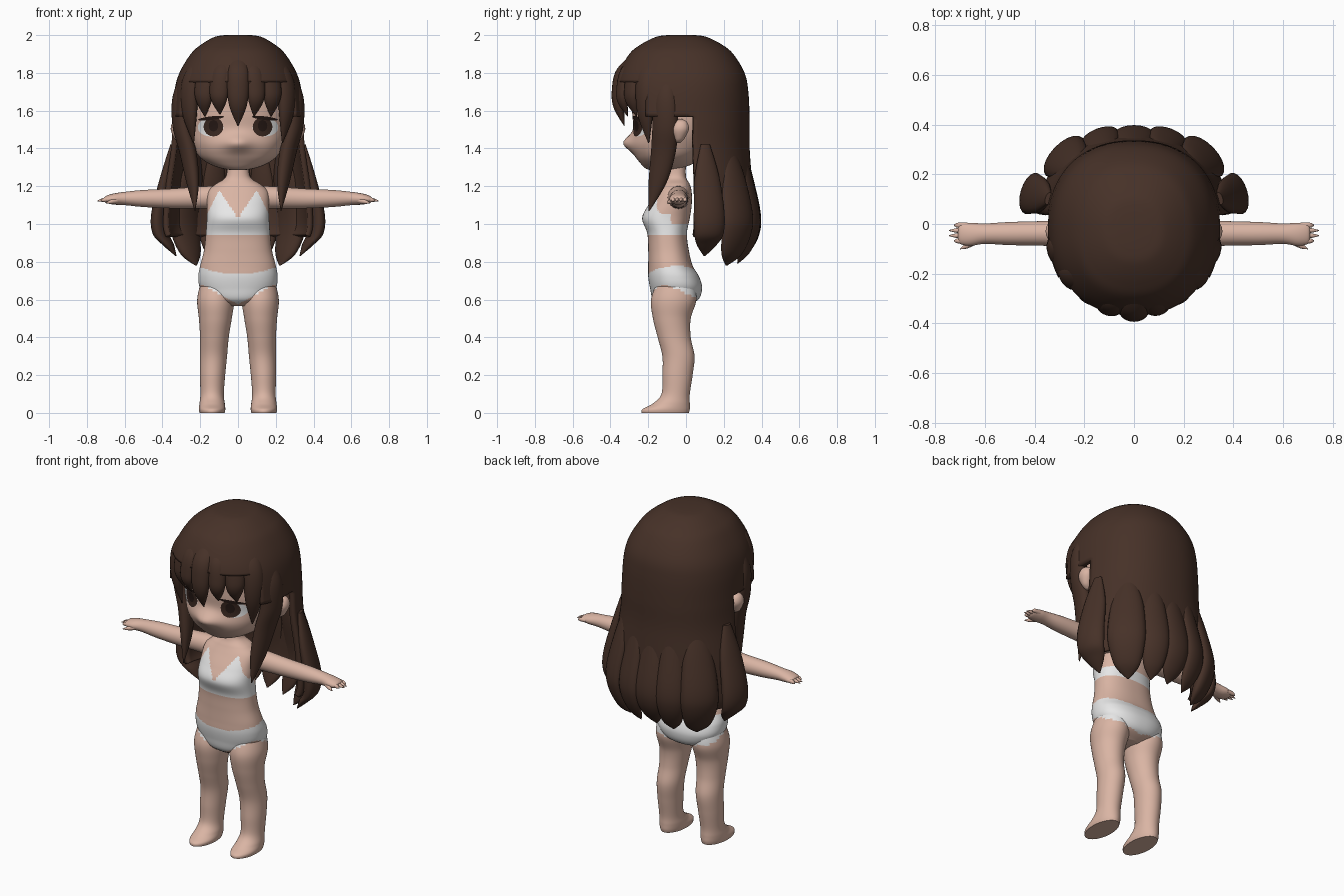
import bpy, bmesh, math
from mathutils import Vector
from mathutils.bvhtree import BVHTree

if "Cube" in bpy.data.objects:
    bpy.data.objects.remove(bpy.data.objects["Cube"])


def material(name, r, g, b):
    m = bpy.data.materials.new(name)
    m.use_nodes = True
    m.diffuse_color = (r, g, b, 1)
    bsdf = m.node_tree.nodes["Principled BSDF"]
    bsdf.inputs["Base Color"].default_value = (r, g, b, 1)
    bsdf.inputs["Roughness"].default_value = 0.8
    return m


SKIN = material("skin", 0.70, 0.46, 0.37)
HAIR = material("dark_brown_hair", 0.062, 0.031, 0.021)
WHITE = material("white", 0.85, 0.85, 0.85)
IRIS = material("iris_brown", 0.04, 0.02, 0.014)
LASH = material("lash_dark", 0.018, 0.009, 0.007)


def smooth_rows(rows, steps):
    """Catmull-Rom interpolation of rows of numbers."""
    out = []
    for i in range(len(rows) - 1):
        a, b, c, d = (rows[max(0, min(len(rows) - 1, i + k))] for k in (-1, 0, 1, 2))
        for s in range(steps):
            t = s / steps
            out.append([q + t * (r - p + t * (2 * p - 5 * q + 4 * r - w + t * (3 * (q - r) + w - p))) / 2
                        for p, q, r, w in zip(a, b, c, d)])
    return out + [list(rows[-1])]


def finish(name, bm, mats):
    me = bpy.data.meshes.new(name)
    bm.to_mesh(me)
    bm.free()
    ob = bpy.data.objects.new(name, me)
    bpy.context.collection.objects.link(ob)
    for m in mats:
        me.materials.append(m)
    bpy.ops.object.select_all(action="DESELECT")
    ob.select_set(True)
    bpy.context.view_layer.objects.active = ob
    bpy.ops.object.shade_smooth_by_angle(angle=math.radians(60))
    return ob


def skin_rings(rings):
    """Closed tube through rings of points."""
    bm = bmesh.new()
    vs = [[bm.verts.new(p) for p in ring] for ring in rings]
    n = len(vs[0])
    for lo, hi in zip(vs, vs[1:]):
        for i in range(n):
            j = (i + 1) % n
            bm.faces.new((lo[i], lo[j], hi[j], hi[i]))
    bm.faces.new(vs[0])
    bm.faces.new(vs[-1])
    bmesh.ops.recalc_face_normals(bm, faces=bm.faces)
    return bm


def loft(rows, segs=32, steps=6, power=2.0, side=1, along_x=False):
    """Rows: station, centre, half width, front y, back y."""
    rings = []
    for t, c, r, y0, y1 in smooth_rows(rows, steps):
        ring = []
        for i in range(segs):
            a = math.tau * i / segs
            u, v = (math.copysign(abs(f) ** (2 / power), f) for f in (math.cos(a), math.sin(a)))
            w, y = c + r * u, (y0 + y1) / 2 + (y1 - y0) / 2 * v
            ring.append((side * t, y, w) if along_x else (side * w, y, t))
        rings.append(ring)
    return skin_rings(rings)


def is_suit(p):
    """True where the two-piece swimsuit covers the body."""
    x, y, z = abs(p.x), p.y, p.z
    if z < 0.85:
        k = max(0, min(1, (y + 0.12) / 0.14))
        low = (0.575 + 0.55 * x) * (1 - k) + (0.585 + 0.2 * x) * k
        return low < z < 0.735 + 0.9 * x * x + 0.02 * k
    top = 1.0
    if y < -0.08:
        top = 1.03 + 1.5 * x if x < 0.1 else 1.18 - 2.0 * (x - 0.1)
    return 0.945 < z < top


def body_part(name, bm):
    for f in bm.faces:
        f.material_index = int(is_suit(f.calc_center_median()))
    return finish(name, bm, [SKIN, WHITE])


# Torso and neck
body_part("torso", loft([
    (0.565, 0, 0.05, -0.13, 0.0), (0.60, 0, 0.15, -0.175, 0.065), (0.66, 0, 0.20, -0.19, 0.085),
    (0.72, 0, 0.21, -0.20, 0.07), (0.78, 0, 0.20, -0.20, 0.035), (0.86, 0, 0.18, -0.20, 0.015),
    (0.95, 0, 0.17, -0.205, 0.005), (1.03, 0, 0.165, -0.232, 0.02), (1.10, 0, 0.165, -0.20, 0.03),
    (1.17, 0, 0.16, -0.155, 0.03), (1.21, 0, 0.12, -0.13, 0.02), (1.25, 0, 0.065, -0.11, 0.0),
    (1.33, 0, 0.058, -0.10, 0.0)], segs=128, steps=10, power=2.3))

for side, label in ((1, "left"), (-1, "right")):
    # Leg and foot
    body_part(label + "_leg", loft([
        (0.70, 0.115, 0.08, -0.15, 0.04), (0.60, 0.118, 0.098, -0.185, 0.055),
        (0.50, 0.12, 0.087, -0.175, 0.025), (0.40, 0.125, 0.076, -0.15, 0.025),
        (0.30, 0.13, 0.072, -0.125, 0.045), (0.20, 0.135, 0.067, -0.125, 0.035),
        (0.10, 0.137, 0.062, -0.13, 0.02), (0.05, 0.137, 0.067, -0.175, 0.02),
        (0.02, 0.137, 0.070, -0.23, 0.02), (0.0, 0.137, 0.066, -0.235, 0.015)],
        segs=64, steps=8, side=side))
    # Arm, fingers and thumb
    finish(label + "_arm", loft([
        (0.10, 1.14, 0.062, -0.10, 0.02), (0.20, 1.14, 0.058, -0.095, 0.015),
        (0.35, 1.135, 0.052, -0.088, 0.012), (0.50, 1.135, 0.045, -0.085, 0.008),
        (0.60, 1.135, 0.035, -0.08, 0.002), (0.66, 1.132, 0.029, -0.088, 0.005),
        (0.70, 1.13, 0.018, -0.08, 0.0), (0.71, 1.13, 0.006, -0.06, -0.02)],
        side=side, along_x=True), [SKIN])
    for i in range(4):
        y, tip = -0.068 + 0.021 * i, (0.725, 0.745, 0.745, 0.725)[i]
        finish(f"{label}_finger_{i + 1}", loft([
            (0.67, 1.13, 0.012, y - 0.011, y + 0.011), (0.71, 1.128, 0.011, y - 0.01, y + 0.01),
            (tip, 1.122, 0.002, y - 0.002, y + 0.002)], 12, 4, side=side, along_x=True), [SKIN])
    finish(label + "_thumb", loft([
        (0.63, 1.125, 0.015, -0.08, -0.04), (0.67, 1.118, 0.012, -0.098, -0.07),
        (0.70, 1.112, 0.002, -0.102, -0.098)], 12, 4, side=side, along_x=True), [SKIN])
    # Ear
    finish(label + "_ear", loft([
        (1.43, 0.30, 0.01, -0.05, -0.03), (1.45, 0.31, 0.025, -0.06, -0.01),
        (1.50, 0.32, 0.036, -0.075, 0.015), (1.54, 0.32, 0.025, -0.06, 0.005),
        (1.555, 0.31, 0.005, -0.04, -0.02)], 20, side=side), [SKIN])

# Head with a soft nose point
head = loft([
    (1.285, 0, 0.03, -0.19, -0.11), (1.295, 0, 0.09, -0.215, -0.03), (1.32, 0, 0.155, -0.24, 0.04),
    (1.36, 0, 0.208, -0.268, 0.10), (1.42, 0, 0.242, -0.29, 0.17), (1.50, 0, 0.272, -0.278, 0.22),
    (1.60, 0, 0.288, -0.285, 0.25), (1.75, 0, 0.28, -0.28, 0.25), (1.88, 0, 0.20, -0.20, 0.18),
    (1.93, 0, 0.06, -0.08, 0.05)], segs=96, steps=8, power=2.25)
for v in head.verts:
    if v.co.y < -0.05:
        v.co.y -= 0.042 * math.exp(-(v.co.x / 0.07) ** 2 - ((v.co.z - 1.43) / 0.045) ** 2)
face_tree = BVHTree.FromBMesh(head)
finish("head", head, [SKIN])


def face_patch(name, cx, cz, rx, rz, lift, mat, side, tilt=0.0):
    """Thin oval laid on the face."""
    bm = bmesh.new()
    rings = []
    for k in range(1, 9):
        ring = []
        for i in range(32):
            a = math.tau * i / 32
            x = side * (cx + rx * k / 8 * math.cos(a))
            z = cz + rz * k / 8 * math.sin(a) + tilt * math.cos(a) * k / 8
            p = face_tree.ray_cast(Vector((x, -1, z)), Vector((0, 1, 0)))[0]
            ring.append(bm.verts.new((x, p.y - lift, z)))
        rings.append(ring)
    order = 1 if side > 0 else -1
    bm.faces.new(rings[0][::order])
    for lo, hi in zip(rings, rings[1:]):
        for i in range(32):
            j = (i + 1) % 32
            bm.faces.new((lo[i], hi[i], hi[j], lo[j])[::order])
    finish(name, bm, [mat])


# Eyes and brows
for side, label in ((1, "left"), (-1, "right")):
    face_patch(label + "_eye_white", 0.145, 1.512, 0.068, 0.048, 0.003, WHITE, side)
    face_patch(label + "_iris", 0.13, 1.514, 0.052, 0.05, 0.005, IRIS, side)
    face_patch(label + "_pupil", 0.13, 1.52, 0.025, 0.03, 0.006, LASH, side)
    face_patch(label + "_lash", 0.143, 1.56, 0.068, 0.010, 0.007, LASH, side, -0.008)
    face_patch(label + "_brow", 0.135, 1.665, 0.045, 0.004, 0.004, HAIR, side)

# Hair shell, cut open around the face and ears
shell = loft([
    (2.0, 0, 0.07, -0.10, 0.05), (1.99, 0, 0.125, -0.16, 0.11), (1.95, 0, 0.195, -0.24, 0.19),
    (1.90, 0, 0.25, -0.30, 0.25), (1.80, 0, 0.31, -0.355, 0.31), (1.70, 0, 0.337, -0.375, 0.33),
    (1.55, 0, 0.348, -0.38, 0.337), (1.40, 0, 0.357, -0.38, 0.337), (1.20, 0, 0.385, -0.38, 0.35),
    (1.0, 0, 0.40, -0.38, 0.35), (0.92, 0, 0.38, -0.37, 0.33)], segs=96, steps=8, power=2.25)
cut = []
for f in shell.faces:
    c = f.calc_center_median()
    hairline = 1.75 if c.y < -0.22 else 1.56 if c.y < 0.04 else 0.93
    if c.z < hairline:
        cut.append(f)
bmesh.ops.delete(shell, geom=cut, context="FACES")
shell_ob = finish("hair_shell", shell, [HAIR])
mod = shell_ob.modifiers.new("thickness", "SOLIDIFY")
mod.thickness = 0.03


def lock(name, path, facing, thick):
    """Flattened tapering strand; path rows are x, y, z, half width."""
    out = Vector((facing[0], facing[1], 0)).normalized()
    across = Vector((-out.y, out.x, 0))
    rings = []
    for x, y, z, w in smooth_rows(path, 6):
        w = max(w, 0.003)
        rings.append([Vector((x, y, z)) + across * w * math.cos(a) + out * w * thick * math.sin(a)
                      for a in (math.tau * i / 20 for i in range(20))])
    finish(name, skin_rings(rings), [HAIR])


# Back strands: outer x, outer y, half width, tip height
back = [(0, 0.36, 0.085, 0.80)]
for s in (1, -1):
    back += [(s * 0.14, 0.35, 0.08, 0.79), (s * 0.285, 0.275, 0.105, 0.78), (s * 0.42, 0.125, 0.085, 0.83)]
for i, (x, y, w, tip) in enumerate(back):
    stations = ((0.82, 1.42, 0.3), (0.89, 1.25, 0.8), (0.98, 1.06, 1), (0.97, 0.95, 0.95),
                (0.88, tip + 0.06, 0.65), (0.78, tip, 0.05))
    lock(f"back_strand_{i + 1}", [(x * k, y * k, z, w * f) for k, z, f in stations], (x, y), 0.5)

# Fringe strands: bulge x, bulge y, tip x, tip height, half width
fringe = [(0.0, -0.355, 0.0, 1.52, 0.058), (0.095, -0.335, 0.085, 1.57, 0.05),
          (-0.10, -0.335, -0.095, 1.58, 0.052)]
for s in (1, -1):
    fringe += [(s * 0.18, -0.285, s * 0.175, 1.57, 0.055), (s * 0.255, -0.215, s * 0.235, 1.43, 0.06)]
for i, (x, y, tx, tip, w) in enumerate(fringe):
    lock(f"fringe_strand_{i + 1}", [
        (x * 0.62, y * 0.68, 1.92, w * 0.5), (x * 0.88, y * 0.93, 1.82, w * 0.95), (x, y, 1.71, w),
        (x, y, (1.71 + tip) / 2, w * 0.75), (tx, y * 0.92, tip, 0.003)], (x, y), 0.65)

# Long strands framing the face
for s, label in ((1, "left"), (-1, "right")):
    lock(label + "_side_strand", [
        (s * 0.275, -0.10, 1.83, 0.01), (s * 0.305, -0.11, 1.68, 0.06), (s * 0.30, -0.11, 1.52, 0.07),
        (s * 0.265, -0.12, 1.38, 0.068), (s * 0.24, -0.15, 1.22, 0.05), (s * 0.228, -0.195, 1.07, 0.003)],
        (s, -0.35), 0.62)
